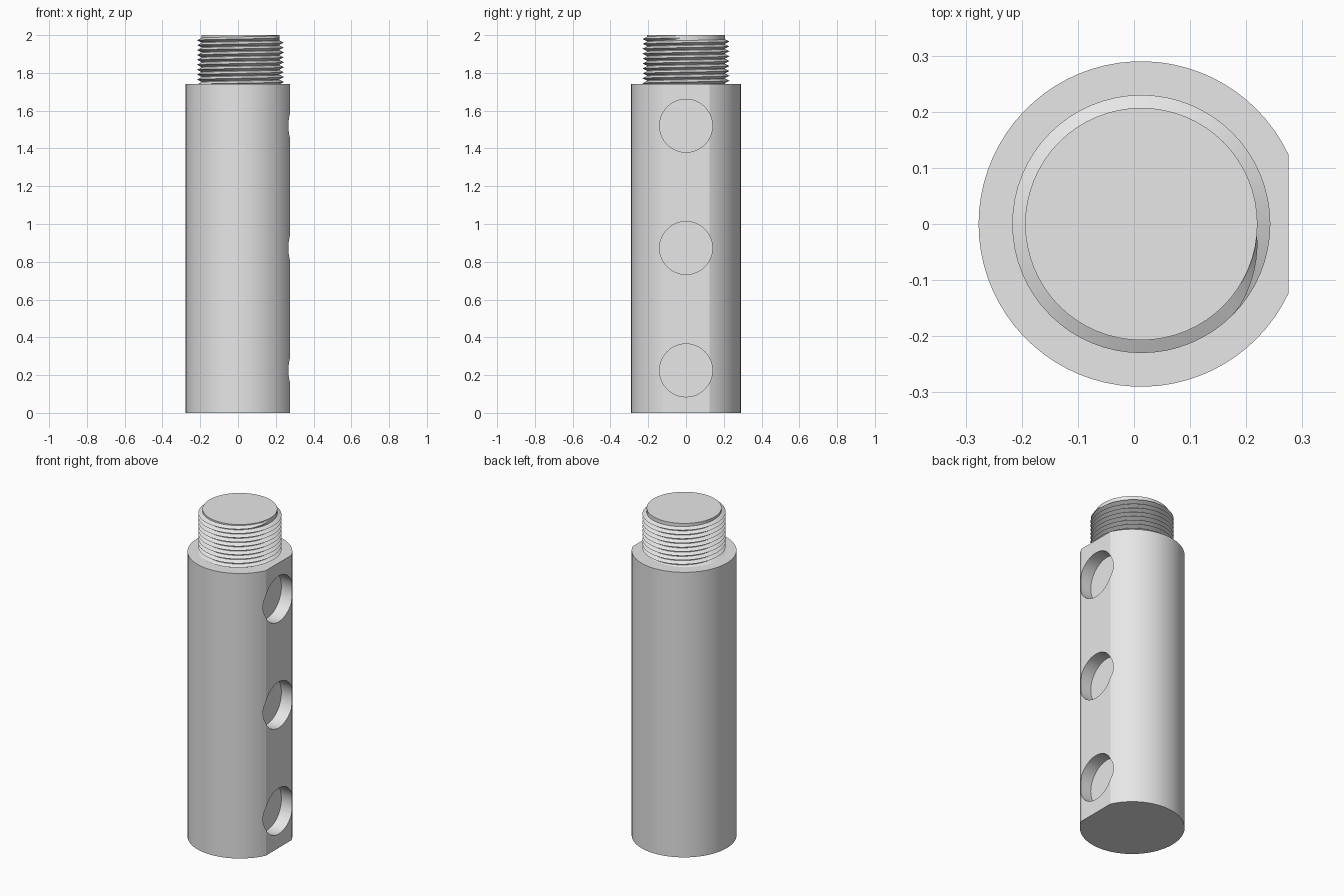
import bpy, bmesh, math
from mathutils import Matrix

if "Cube" in bpy.data.objects:
    bpy.data.objects.remove(bpy.data.objects["Cube"], do_unlink=True)

CX = 0.013            # axis of the shaft
BODY_R, BODY_H = 0.29, 1.74
FLAT_X = 0.275
ROOT_R, CREST_R, PITCH = 0.207, 0.23, 0.026
HOLE_R, HOLE_DEPTH = 0.14, 0.08

steel = bpy.data.materials.new("grey_steel")
steel.use_nodes = True
grey = (0.8, 0.8, 0.8, 1)
steel.diffuse_color = grey
steel.node_tree.nodes["Principled BSDF"].inputs["Base Color"].default_value = grey


def make_object(name, bm):
    bmesh.ops.recalc_face_normals(bm, faces=bm.faces[:])
    mesh = bpy.data.meshes.new(name)
    bm.to_mesh(mesh)
    bm.free()
    mesh.materials.append(steel)
    obj = bpy.data.objects.new(name, mesh)
    bpy.context.collection.objects.link(obj)
    return obj


def select_only(obj):
    bpy.ops.object.select_all(action='DESELECT')
    obj.select_set(True)
    bpy.context.view_layer.objects.active = obj


def smooth(obj):
    select_only(obj)
    bpy.ops.object.shade_smooth_by_angle(angle=math.radians(25))


def cylinder(name, radius, depth, matrix, sides=64):
    bm = bmesh.new()
    bmesh.ops.create_cone(bm, cap_ends=True, segments=sides, radius1=radius,
                          radius2=radius, depth=depth, matrix=matrix)
    return make_object(name, bm)


# Shaft body: circle with one side cut flat
bm = bmesh.new()
start = math.acos((FLAT_X - CX) / BODY_R)
n = 64
ring = []
for i in range(n + 1):
    a = start + (math.tau - 2 * start) * i / n
    ring.append(bm.verts.new((CX + BODY_R * math.cos(a), BODY_R * math.sin(a), 0)))
base = bm.faces.new(ring)
top = bmesh.ops.extrude_face_region(bm, geom=[base])["geom"]
bmesh.ops.translate(bm, vec=(0, 0, BODY_H),
                    verts=[v for v in top if isinstance(v, bmesh.types.BMVert)])
body = make_object("shaft_body", bm)

# Three blind holes in the flat
for z in (0.225, 0.873, 1.52):
    length = 0.2
    x = FLAT_X - HOLE_DEPTH + length / 2
    cutter = cylinder("hole_cutter", HOLE_R, length,
                      Matrix.Translation((x, 0, z)) @ Matrix.Rotation(math.pi / 2, 4, 'Y'))
    cutter.hide_render = True
    mod = body.modifiers.new("hole", 'BOOLEAN')
    mod.operation, mod.solver, mod.object = 'DIFFERENCE', 'EXACT', cutter
    select_only(body)
    bpy.ops.object.modifier_apply(modifier=mod.name)
    bpy.data.objects.remove(cutter, do_unlink=True)
smooth(body)

# Plain core of the threaded end
core_low = BODY_H - 0.02
core = cylinder("threaded_end_core", ROOT_R, 2 - core_low,
                Matrix.Translation((CX, 0, (2 + core_low) / 2)))
smooth(core)

# Helical V ridge that fades into the core at its upper end
bm = bmesh.new()
steps, turns = 64, 10
fade = math.radians(42)
inner = ROOT_R - 0.003
previous = None
for i in range(steps * turns + 1):
    back = math.tau * turns * (1 - i / (steps * turns))
    crest = inner + (CREST_R - inner) * min(1, back / fade)
    mid = 2 - PITCH / 2 - 0.001 - PITCH * back / math.tau
    row = [bm.verts.new((CX + r * math.cos(-back), r * math.sin(-back), mid + dz))
           for r, dz in ((inner, -PITCH / 2), (crest, 0), (inner, PITCH / 2))]
    if previous:
        for j in range(2):
            bm.faces.new((previous[j], row[j], row[j + 1], previous[j + 1]))
    previous = row
thread = make_object("screw_thread", bm)
# Outward-facing normals
if sum((f.center.x - CX) * f.normal.x + f.center.y * f.normal.y
       for f in thread.data.polygons) < 0:
    thread.data.flip_normals()
smooth(thread)
